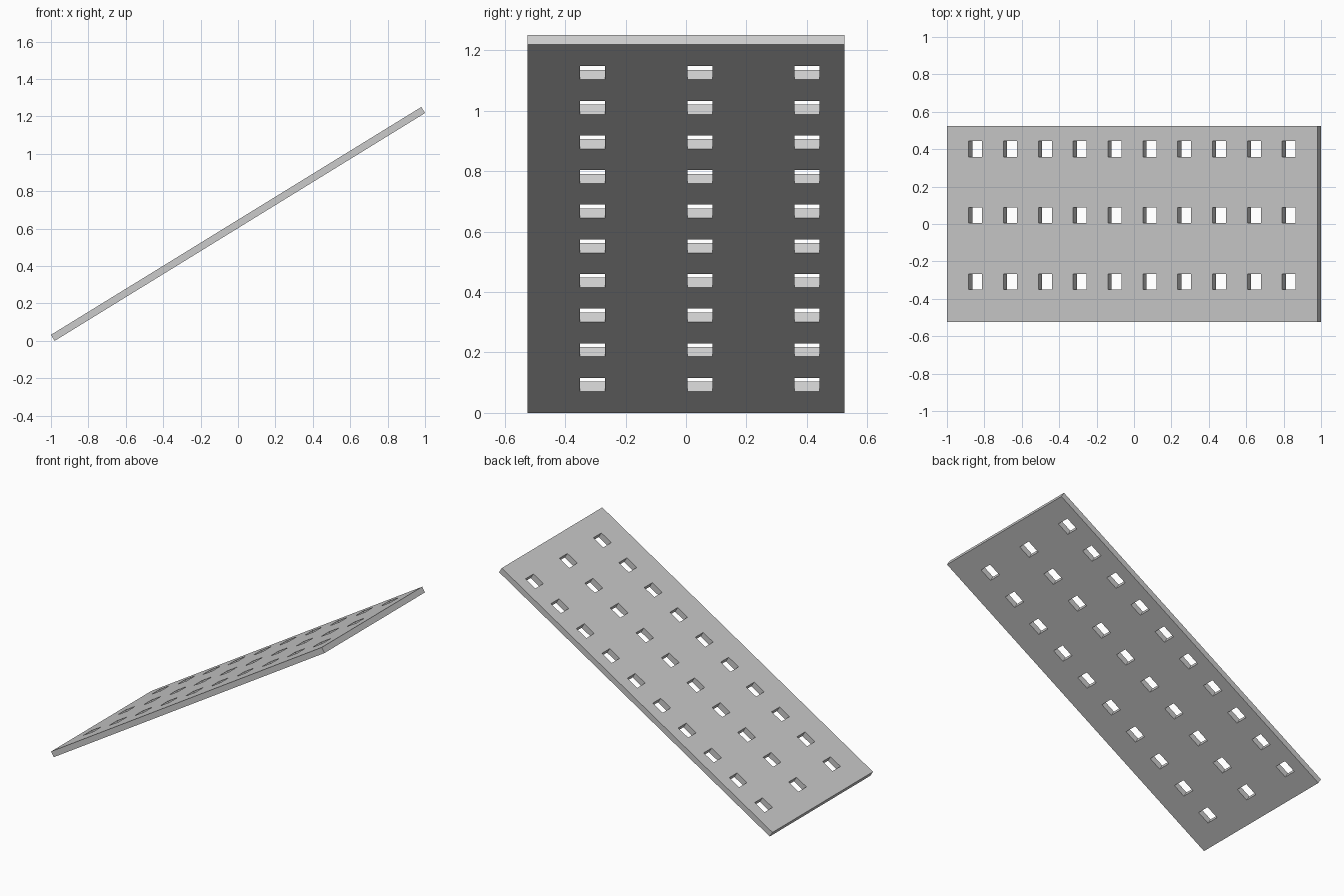
import bpy, bmesh, math

if "Cube" in bpy.data.objects:
    bpy.data.objects.remove(bpy.data.objects["Cube"])

LENGTH, WIDTH, THICK = 2.325, 1.05, 0.038
TILT = math.radians(31.6)
HOLE_L, HOLE_W = 0.085, 0.083
hole_xs = [(i - 4.5) * 0.2187 for i in range(10)]
hole_ys = [0.046 + j * 0.355 for j in (-1, 0, 1)]


def breaks(size, centres, hole):
    """Grid lines: outer edges plus both edges of every hole."""
    lines = [-size / 2]
    for c in centres:
        lines += [c - hole / 2, c + hole / 2]
    return lines + [size / 2]


# Flat sheet as a grid, leaving out the cells that are holes
xs = breaks(LENGTH, hole_xs, HOLE_L)
ys = breaks(WIDTH, hole_ys, HOLE_W)
bm = bmesh.new()
grid = [[bm.verts.new((x, y, -THICK / 2)) for y in ys] for x in xs]
for i in range(len(xs) - 1):
    for j in range(len(ys) - 1):
        if not (i % 2 and j % 2):
            bm.faces.new((grid[i][j], grid[i + 1][j],
                          grid[i + 1][j + 1], grid[i][j + 1]))

# Thicken it into a plate with walled holes
ext = bmesh.ops.extrude_face_region(bm, geom=bm.faces[:])
top = [g for g in ext["geom"] if isinstance(g, bmesh.types.BMVert)]
bmesh.ops.translate(bm, verts=top, vec=(0, 0, THICK))
bmesh.ops.recalc_face_normals(bm, faces=bm.faces[:])

mesh = bpy.data.meshes.new("perforated_plate")
bm.to_mesh(mesh)
bm.free()

# Tilt the plate so its lower edge rests on the ground
plate = bpy.data.objects.new("perforated_plate", mesh)
bpy.context.collection.objects.link(plate)
plate.rotation_euler = (0, -TILT, 0)
plate.location.z = (LENGTH * math.sin(TILT) + THICK * math.cos(TILT)) / 2
